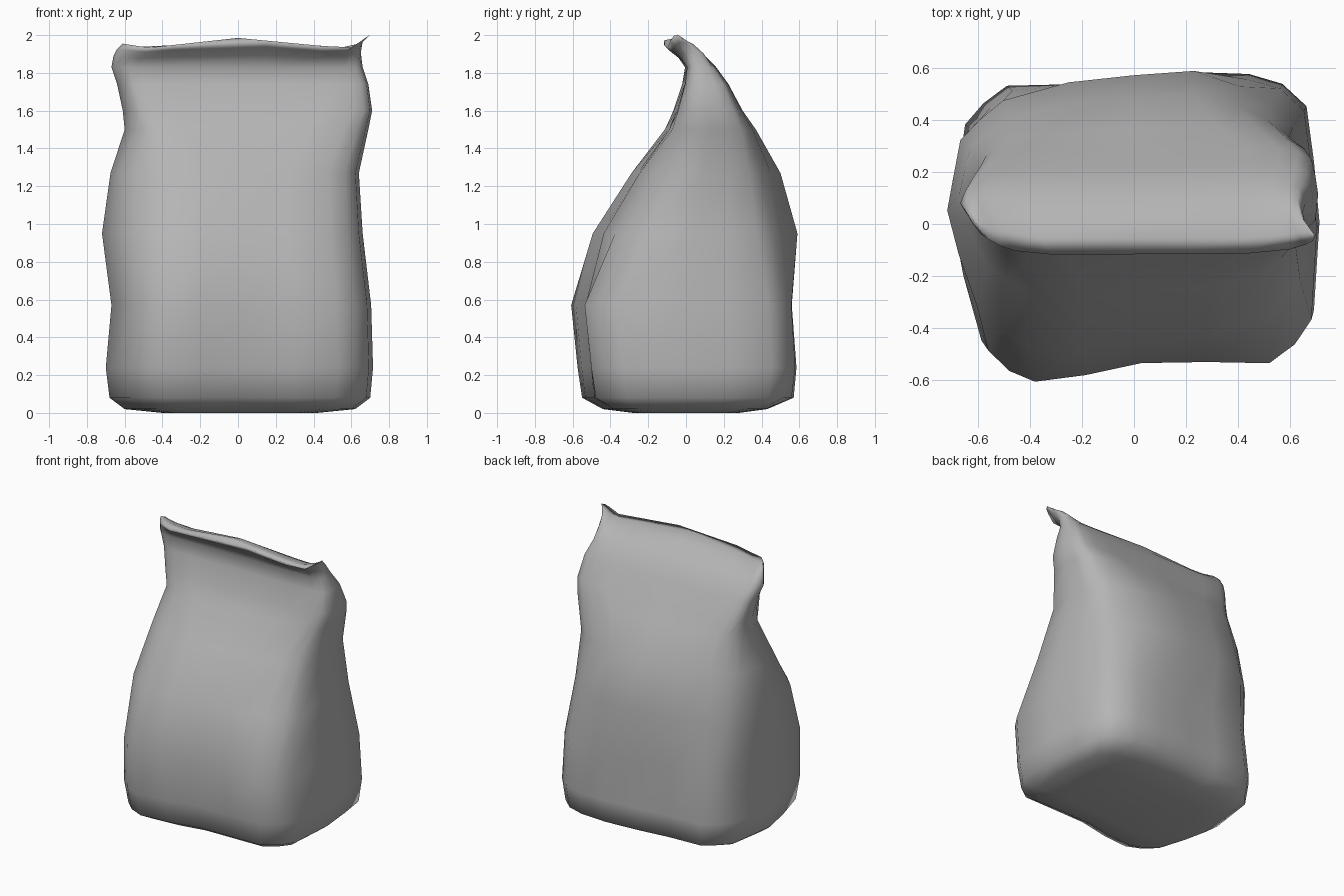
import bpy, bmesh, math

if "Cube" in bpy.data.objects:
    bpy.data.objects.remove(bpy.data.objects["Cube"])

# Slightly lumpy rounded-rectangle cross-section, unit extents, counter-clockwise
SECTION = [(-.84, -.78), (-.72, -.92), (-.57, -1), (-.28, -.97), (.04, -.89), (.4, -.88),
           (.74, -.87), (.88, -.74), (.97, -.58), (1, 0), (.97, .4), (.93, .76), (.8, .91),
           (.62, .98), (.35, 1), (0, .97), (-.35, .92), (-.7, .9), (-.83, .78), (-.93, .64),
           (-.97, .3), (-1, .03), (-.94, -.35)]

# Height, left, right, front, back, doming of the wide faces, width exponent (low = boxier)
RINGS = [(0.0, -.40, .42, -.28, .28, 0, 1),
         (.02, -.60, .62, -.44, .43, 0, 1),
         (.08, -.68, .70, -.55, .57, 0, 1),
         (.24, -.70, .715, -.57, .585, -.02, 1),
         (.57, -.67, .705, -.60, .56, -.04, 1),
         (.95, -.72, .66, -.51, .59, .22, 1),
         (1.27, -.675, .64, -.30, .50, .26, .95),
         (1.50, -.60, .69, -.12, .37, .12, .7),
         (1.60, -.61, .71, -.07, .30, .05, .5),
         (1.74, -.64, .69, -.02, .225, 0, .45),
         (1.83, -.67, .66, -.005, .16, 0, .45),
         (1.90, -.66, .65, -.045, .095, 0, .45),
         (1.95, -.64, .66, -.095, .025, 0, .45),
         (1.985, -.61, .70, -.12, -.055, 0, .5)]

bm = bmesh.new()
loops = []
for z, left, right, front, back, dome, power in RINGS:
    lip = max(0, (z - 1.83) / .155)          # strength of the crumpled-lip deformation
    loop = []
    for u, v in SECTION:
        v *= 1 - dome * max(0, abs(u) - .35) / .65
        u = math.copysign(abs(u) ** power, u)
        x = u * right if u > 0 else -u * left
        y = (front + back) / 2 + v * (back - front) / 2
        # lip sags towards the ends, with a pulled-up right ear and square left corner
        sag = -.05 * min(abs(u) / .75, 1)
        sag += .068 * max(0, (u - .86) / .14) + .02 * max(0, (-u - .8) / .2)
        bend = (.09 if u < 0 else .045) * abs(u) ** 6
        loop.append(bm.verts.new((x, y + bend * lip, z + sag * lip)))
    loops.append(loop)

# Bag skin
n = len(SECTION)
for a, b in zip(loops, loops[1:]):
    for i in range(n):
        j = (i + 1) % n
        bm.faces.new((a[i], a[j], b[j], b[i]))
bm.faces.new(list(reversed(loops[0])))
bm.faces.new(loops[-1])
bmesh.ops.triangulate(bm, faces=[f for f in bm.faces if len(f.verts) > 4])
bmesh.ops.recalc_face_normals(bm, faces=bm.faces)
for f in bm.faces:
    f.smooth = True

mesh = bpy.data.meshes.new("bag")
bm.to_mesh(mesh)
bm.free()
bag = bpy.data.objects.new("bag", mesh)
bpy.context.collection.objects.link(bag)

# Darker grey skin
grey = bpy.data.materials.new("bag_grey")
grey.diffuse_color = (.46, .46, .46, 1)
grey.use_nodes = True
grey.node_tree.nodes["Principled BSDF"].inputs["Base Color"].default_value = grey.diffuse_color
mesh.materials.append(grey)
